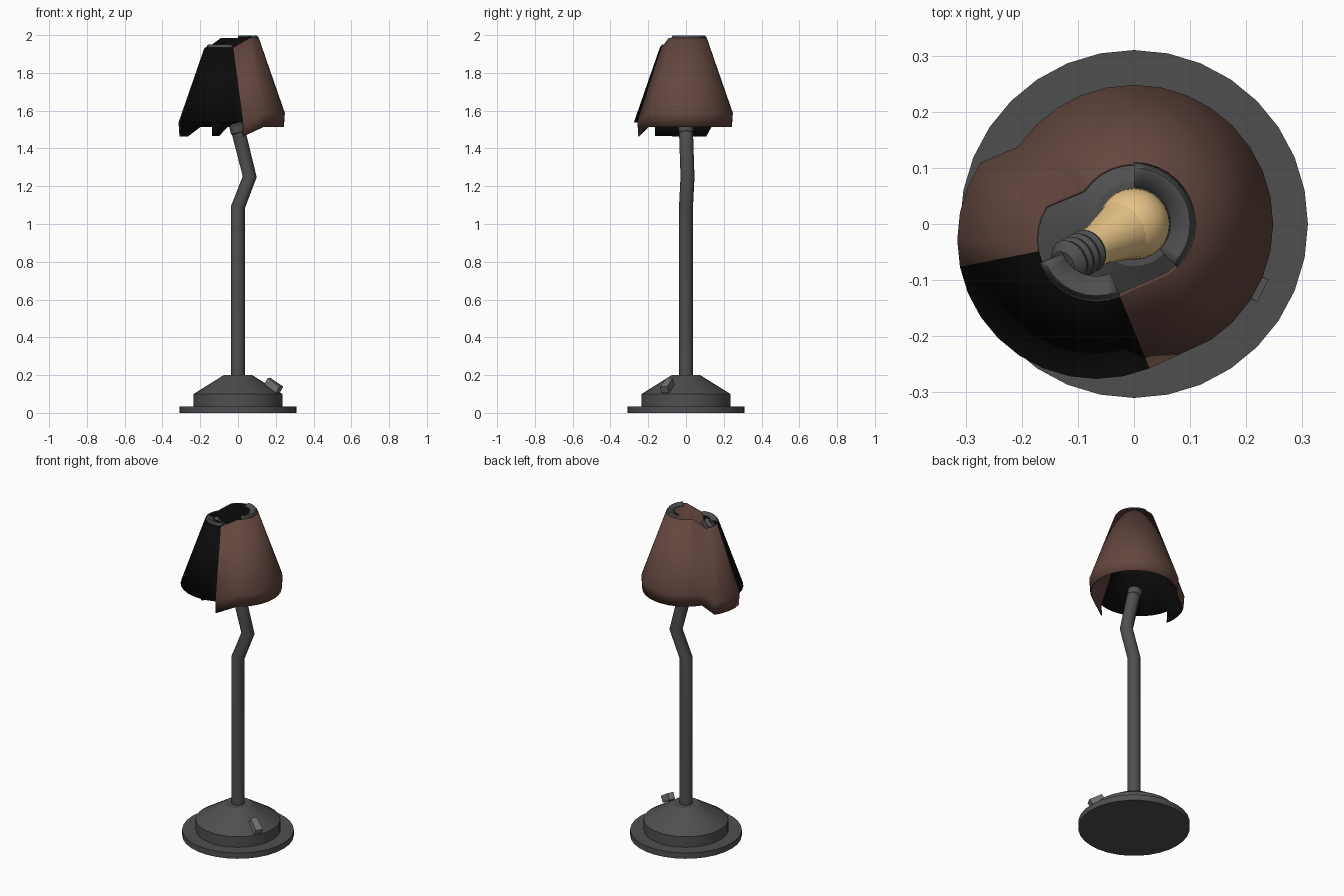
import bpy, bmesh, math
from mathutils import Vector

if "Cube" in bpy.data.objects:
    bpy.data.objects.remove(bpy.data.objects["Cube"])


def material(name, rgb):
    m = bpy.data.materials.new(name)
    m.diffuse_color = (*rgb, 1)
    m.use_nodes = True
    m.node_tree.nodes["Principled BSDF"].inputs["Base Color"].default_value = m.diffuse_color
    return m


GREY = material("dark_grey_metal", (0.078, 0.078, 0.078))
LIGHT = material("light_grey_metal", (0.17, 0.17, 0.17))
BROWN = material("brown_shade", (0.125, 0.062, 0.049))
BLACK = material("black", (0.003, 0.003, 0.003))
TAN = material("warm_bulb", (0.80, 0.55, 0.24))
SIDES = 32


def finish(bm, name, mats, angle=30):
    me = bpy.data.meshes.new(name)
    bm.to_mesh(me)
    bm.free()
    ob = bpy.data.objects.new(name, me)
    bpy.context.collection.objects.link(ob)
    for m in mats:
        me.materials.append(m)
    bpy.ops.object.select_all(action='DESELECT')
    bpy.context.view_layer.objects.active = ob
    ob.select_set(True)
    bpy.ops.object.shade_smooth_by_angle(angle=math.radians(angle))
    return ob


def lathe(name, profile, mat, sides=SIDES, start=Vector((0, 0, 0)), axis=Vector((0, 0, 1))):
    """Closed solid turned from (radius, distance along axis) pairs."""
    bm = bmesh.new()
    turn = Vector((0, 0, 1)).rotation_difference(axis)
    rings = []
    for r, h in profile:
        rings.append([bm.verts.new(start + turn @ Vector((
            r * math.cos(math.tau * k / sides), r * math.sin(math.tau * k / sides), h)))
            for k in range(sides)])
    for a, b in zip(rings, rings[1:]):
        for k in range(sides):
            j = (k + 1) % sides
            bm.faces.new((a[k], a[j], b[j], b[k]))
    bm.faces.new(rings[0][::-1])
    bm.faces.new(rings[-1])
    return finish(bm, name, [mat])


# Base
lathe("base_plate", [(0.31, 0), (0.31, 0.035)], GREY)
lathe("base_dome", [(0.235, 0.035), (0.235, 0.10), (0.075, 0.20)], GREY)

# Bent pole
curve = bpy.data.curves.new("pole", 'CURVE')
curve.dimensions = '3D'
curve.bevel_depth = 0.037
curve.bevel_resolution = 4
curve.use_fill_caps = True
path = [(0, 0, 0.19), (0, 0, 1.09), (0.062, 0.008, 1.25), (0.002, 0, 1.49)]
spline = curve.splines.new('POLY')
spline.points.add(len(path) - 1)
for p, co in zip(spline.points, path):
    p.co = (*co, 1)
curve.materials.append(GREY)
pole = bpy.data.objects.new("pole", curve)
bpy.context.collection.objects.link(pole)

# Socket on top of the pole
lathe("socket", [(0.03, 0), (0.04, 0.01), (0.04, 0.05), (0.03, 0.06)], GREY, 16,
      Vector((0.004, 0, 1.475)), Vector((-0.24, 0, 1)).normalized())

# Switch lying on the slope of the base
bm = bmesh.new()
bmesh.ops.create_cube(bm, size=1)
out = Vector((math.cos(math.radians(-27)), math.sin(math.radians(-27)), 0))
along = (out * 0.85 - Vector((0, 0, 0.53))).normalized()
side = Vector((0, 0, 1)).cross(out)
up = along.cross(side)
for v in bm.verts:
    width = 0.045 if v.co.x > 0 else 0.035
    v.co = (Vector((0.188, -0.098, 0.145)) + along * v.co.x * 0.085
            + side * v.co.y * width + up * v.co.z * 0.04)
finish(bm, "switch", [LIGHT])

# Broken shade: the front left part has slipped sideways and down
SLIP = Vector((-0.067, -0.028, -0.05))
COLUMNS = [(k, False) for k in range(-5, 14)] + [(k, True) for k in range(13, 27)]


def shade_point(column, r, z):
    k, slipped = column
    a = math.tau * k / SIDES
    p = Vector((r * math.cos(a), r * math.sin(a), z))
    return p + SLIP if slipped else p


def sheet(name, profile, mats, keep, colour):
    """Upright strips around the shade; keep and colour choose faces by column and row."""
    bm = bmesh.new()
    grid = [[bm.verts.new(shade_point(c, r, z)) for r, z in profile] for c in COLUMNS]
    n = len(COLUMNS)
    for i in range(n):
        c, d = COLUMNS[i], COLUMNS[(i + 1) % n]
        for row in range(len(profile) - 1):
            if keep(c, d, row):
                a, b = grid[i], grid[(i + 1) % n]
                f = bm.faces.new((a[row], b[row], b[row + 1], a[row + 1]))
                f.material_index = colour(c, d)
    bmesh.ops.delete(bm, geom=[v for v in bm.verts if not v.link_faces], context='VERTS')
    ob = finish(bm, name, mats, 40)
    mod = ob.modifiers.new("thickness", 'SOLIDIFY')
    mod.thickness = 0.006
    mod.offset = -1
    return ob, mod


def burnt(c, d):
    return c[1] and d[1] and c[0] >= 17


def shade_colour(c, d):
    if burnt(c, d):
        return 1
    return 3 if not c[1] and c[0] < 3 or c[1] and not d[1] else 0


# Slots are paired outside and inside: brown/black, black/black, brown/brown
shade, mod = sheet("lampshade", [(0.243, 1.513), (0.248, 1.588), (0.11, 1.985)],
                   [BROWN, BLACK, BLACK, BROWN, BROWN],
                   lambda c, d, row: row == 1 or not burnt(c, d), shade_colour)
mod.material_offset = 1

# Remaining pieces of the collar in the top opening
sheet("top_collar", [(0.11, 1.985), (0.10, 1.999), (0.065, 1.992)], [GREY],
      lambda c, d, row: c[1] == d[1] and (18 <= c[0] if c[1] else -4 <= c[0] < 8),
      lambda c, d: 0)

# Loose shard below the burnt side
bm = bmesh.new()
bm.faces.new([bm.verts.new(p) for p in (
    (-0.13, -0.165, 1.465), (-0.10, -0.08, 1.465), (-0.04, 0.0, 1.53), (-0.13, -0.165, 1.54))])
shard, _ = None, None
shard = finish(bm, "hanging_shard", [BLACK])
shard.modifiers.new("thickness", 'SOLIDIFY').thickness = 0.008

# Loose bulb with its ribbed screw cap tilted towards the rim
centre = Vector((0, 0, 1.78))
axis = Vector((-0.13, -0.075, 0.15)).normalized()
bm = bmesh.new()
bmesh.ops.create_uvsphere(bm, u_segments=24, v_segments=16, radius=0.064)
for v in bm.verts:
    v.co += centre
finish(bm, "bulb", [TAN], 60)
lathe("bulb_neck", [(0.055, 0.03), (0.038, 0.10), (0.036, 0.13)], TAN, 20, centre, axis)
ribs = [(0.040 if i % 2 else 0.035, 0.125 + 0.009 * i) for i in range(9)]
lathe("bulb_screw_cap", ribs + [(0.025, 0.205)], GREY, 20, centre, axis)
